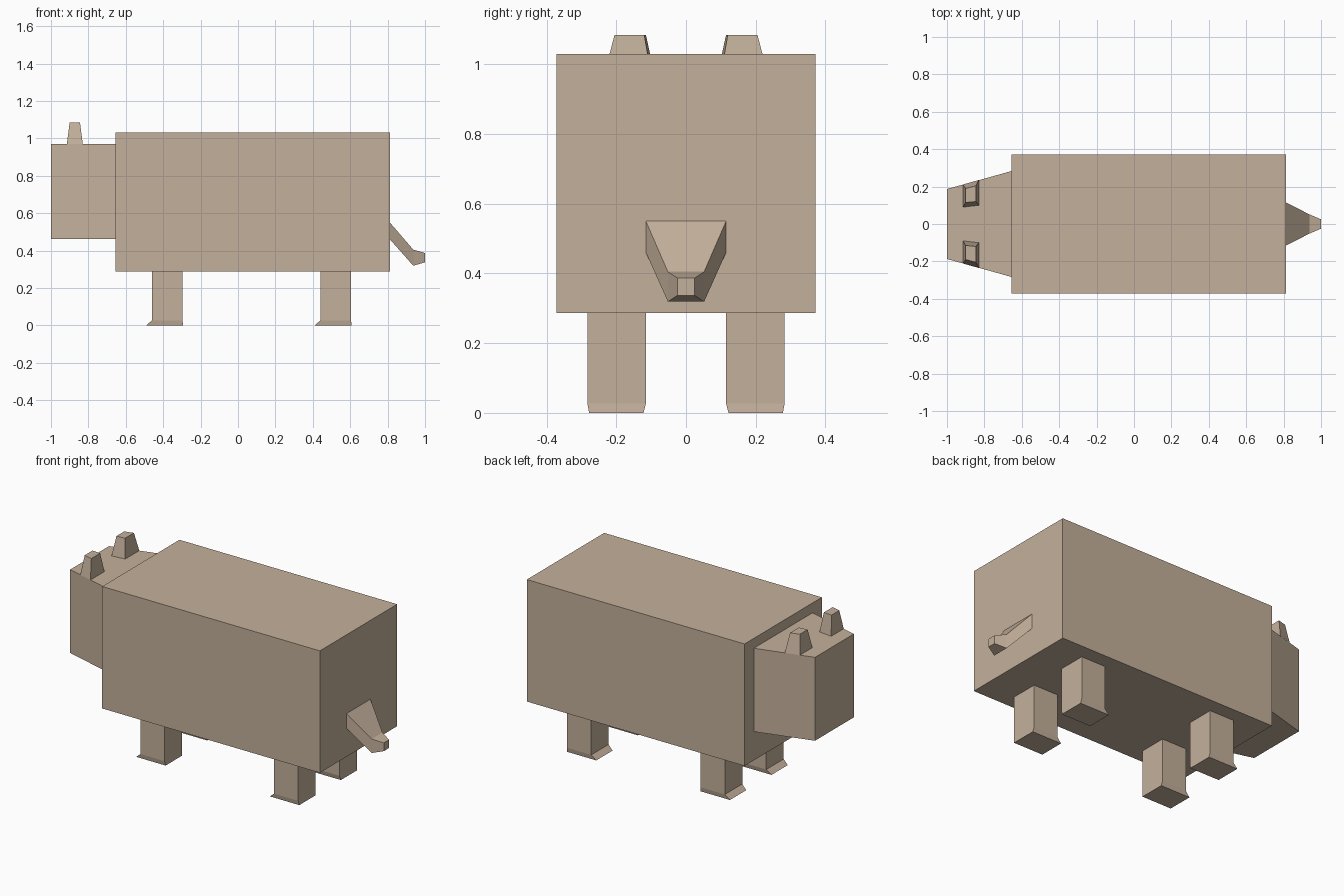
import bpy

if "Cube" in bpy.data.objects:
    bpy.data.objects.remove(bpy.data.objects["Cube"])

tan = bpy.data.materials.new("tan_hide")
tan.diffuse_color = (0.55, 0.434, 0.328, 1.0)
tan.use_nodes = True
tan.node_tree.nodes["Principled BSDF"].inputs["Base Color"].default_value = tan.diffuse_color


def loft(name, rings):
    """Skin a chain of four-cornered rings and cap both ends."""
    verts = [p for ring in rings for p in ring]
    faces = [(3, 2, 1, 0)]
    for r in range(len(rings) - 1):
        a = r * 4
        for i in range(4):
            j = (i + 1) % 4
            faces.append((a + i, a + j, a + 4 + j, a + 4 + i))
    n = len(verts)
    faces.append((n - 4, n - 3, n - 2, n - 1))
    # Flip all faces together when the chain runs the other way round
    mesh = bpy.data.meshes.new(name)
    mesh.from_pydata(verts, [], faces)
    centre = sum((v.co for v in mesh.vertices), mesh.vertices[0].co * 0) / n
    end = mesh.polygons[0]
    if end.normal.dot(end.center - centre) < 0:
        mesh.flip_normals()
    mesh.materials.append(tan)
    obj = bpy.data.objects.new(name, mesh)
    bpy.context.collection.objects.link(obj)
    return obj


def ring_x(x, half, z0, z1):
    return [(x, -half, z0), (x, half, z0), (x, half, z1), (x, -half, z1)]


def ring_z(z, x0, x1, y0, y1):
    return [(x0, y0, z), (x1, y0, z), (x1, y1, z), (x0, y1, z)]


# Body block, tapered head and bent tail
loft("body", [ring_x(-0.655, 0.372, 0.287, 1.03), ring_x(0.812, 0.372, 0.287, 1.03)])
loft("head", [ring_x(-1.0, 0.187, 0.462, 0.97), ring_x(-0.655, 0.283, 0.462, 0.97)])
loft("tail", [ring_x(0.812, 0.115, 0.46, 0.55),
              ring_x(0.937, 0.052, 0.319, 0.405),
              ring_x(1.0, 0.025, 0.337, 0.387)])

for side, s in (("left", 1), ("right", -1)):
    # Ears: slightly skewed base narrowing to the tip
    base = [(-0.915, 0.09), (-0.83, 0.10), (-0.83, 0.235), (-0.915, 0.211)]
    tip = [(-0.90, 0.115), (-0.845, 0.12), (-0.845, 0.205), (-0.90, 0.19)]
    loft(f"ear_{side}", [[(x, y * s, 0.97) for x, y in base],
                         [(x, y * s, 1.085) for x, y in tip]])

    # Legs: straight posts with a toe flared towards the head
    for place, x in (("front", -0.46), ("back", 0.441)):
        loft(f"{place}_leg_{side}", [
            ring_z(0.0, x - 0.031, x + 0.167, 0.122 * s, 0.278 * s),
            ring_z(0.027, x, x + 0.163, 0.115 * s, 0.283 * s),
            ring_z(0.287, x, x + 0.163, 0.115 * s, 0.283 * s)])
